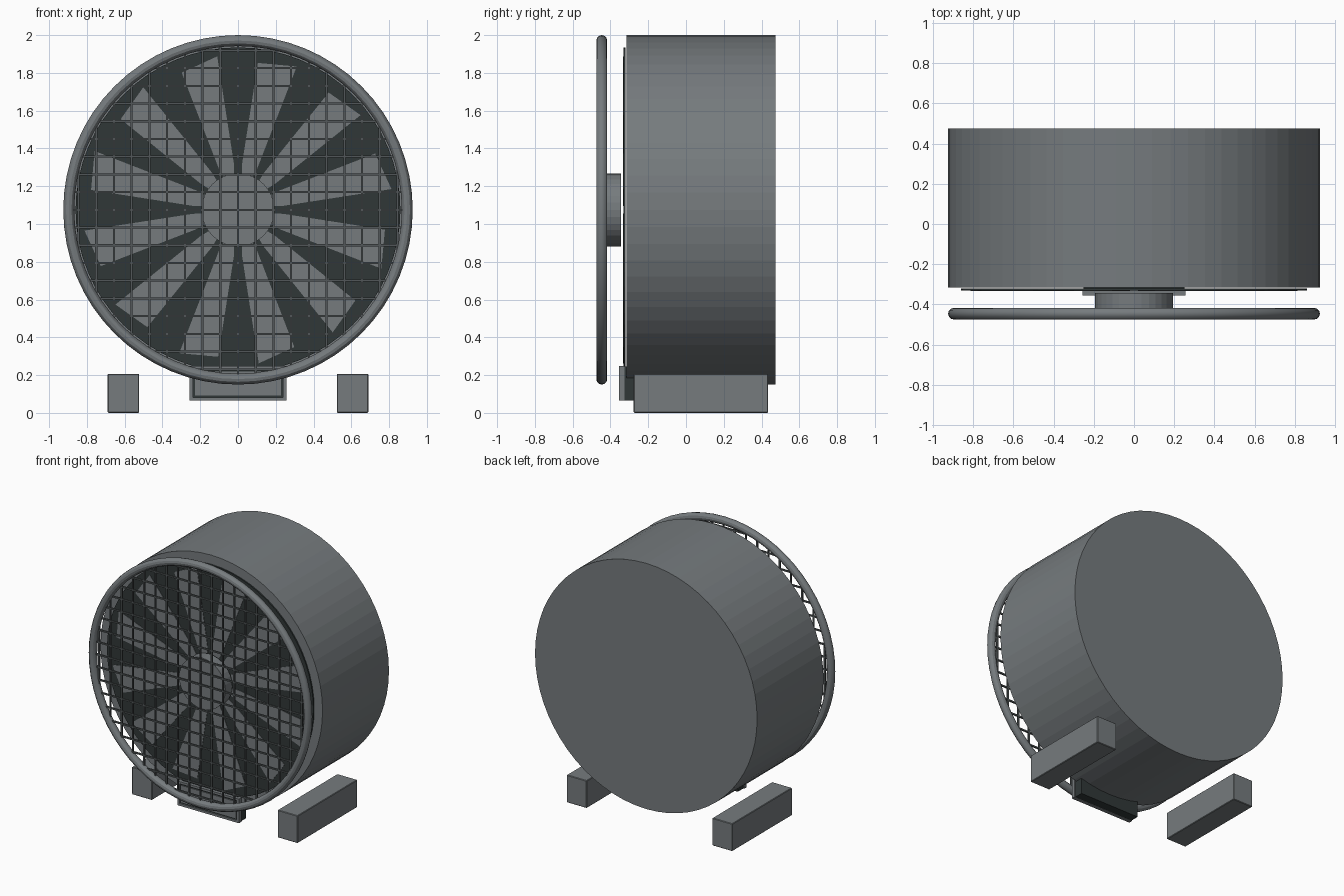
import bpy, bmesh, math
from mathutils import Matrix

if "Cube" in bpy.data.objects:
    bpy.data.objects.remove(bpy.data.objects["Cube"])

CZ = 1.075          # height of the fan axis


def mat(name, rgb):
    m = bpy.data.materials.new(name)
    m.diffuse_color = (*rgb, 1)
    m.use_nodes = True
    m.node_tree.nodes["Principled BSDF"].inputs["Base Color"].default_value = m.diffuse_color
    return m


GREY = mat("grey_metal", (0.18, 0.198, 0.208))
DARK = mat("dark_green_black", (0.03, 0.039, 0.039))
WIRE = mat("wire_grey", (0.085, 0.097, 0.1))


def finish(name, bm, material):
    bmesh.ops.recalc_face_normals(bm, faces=bm.faces)
    me = bpy.data.meshes.new(name)
    bm.to_mesh(me)
    bm.free()
    me.materials.append(material)
    ob = bpy.data.objects.new(name, me)
    bpy.context.collection.objects.link(ob)
    return ob


def add_box(bm, x0, x1, y0, y1, z0, z1):
    m = Matrix.Translation(((x0 + x1) / 2, (y0 + y1) / 2, (z0 + z1) / 2))
    bmesh.ops.create_cube(bm, size=1, matrix=m @ Matrix.Diagonal((x1 - x0, y1 - y0, z1 - z0, 1)))


def box(name, dims, material, bevel=0):
    bm = bmesh.new()
    add_box(bm, *dims)
    ob = finish(name, bm, material)
    if bevel:
        b = ob.modifiers.new("bevel", "BEVEL")
        b.width = bevel
        b.segments = 1
    return ob


def drum(name, r, y0, y1, sides, material):
    bm = bmesh.new()
    m = Matrix.Translation((0, (y0 + y1) / 2, CZ)) @ Matrix.Rotation(math.pi / 2, 4, 'X')
    bmesh.ops.create_cone(bm, cap_ends=True, segments=sides, radius1=r, radius2=r,
                          depth=y1 - y0, matrix=m)
    return finish(name, bm, material)


# Main housing, dark backing disc and hub
drum("housing", 0.925, -0.315, 0.475, 64, GREY)
drum("backing_disc", 0.86, -0.331, -0.321, 64, DARK)
drum("hub", 0.193, -0.425, -0.343, 32, GREY)

# Twelve flat wedge blades, each with a slanted tip
bm = bmesh.new()
outline = [(0.19, 9), (0.24, 10), (0.785, 7.3), (0.82, -7.3), (0.24, -10), (0.19, -9)]
for i in range(12):
    rings = []
    for y in (-0.334, -0.329):
        ring = []
        for r, deg in outline:
            a = math.radians(15 + 30 * i + deg)
            ring.append(bm.verts.new((r * math.cos(a), y, CZ + r * math.sin(a))))
        rings.append(ring)
        bm.faces.new(ring)
    n = len(outline)
    for k in range(n):
        j = (k + 1) % n
        bm.faces.new((rings[0][k], rings[0][j], rings[1][j], rings[1][k]))
finish("fan_blades", bm, GREY)

# Guard ring
bpy.ops.mesh.primitive_torus_add(location=(0, -0.446, CZ), rotation=(math.pi / 2, 0, 0),
                                 major_radius=0.896, minor_radius=0.029,
                                 major_segments=64, minor_segments=12)
ring = bpy.context.object
ring.name = "guard_ring"
ring.data.materials.append(GREY)
bpy.ops.object.shade_smooth_by_angle()

# Square wire mesh clipped to the ring
bm = bmesh.new()
pitch, w = 0.0938, 0.0055
for i in range(-9, 10):
    p = i * pitch
    h = math.sqrt(0.89 ** 2 - p ** 2)
    add_box(bm, p - w, p + w, -0.446 - w, -0.446 + w, CZ - h, CZ + h)
    add_box(bm, -h, h, -0.446 - w, -0.446 + w, CZ + p - w, CZ + p + w)
finish("guard_wires", bm, WIRE)

# Control box under the housing: dark case, grey frame and panel
box("control_case", (-0.25, 0.25, -0.345, -0.26, 0.066, 0.245), DARK)
bm = bmesh.new()
for s in (-1, 1):
    x0, x1 = sorted((s * 0.238, s * 0.256))
    add_box(bm, x0, x1, -0.355, -0.325, 0.065, 0.247)
for z in (0.065, 0.23):
    add_box(bm, -0.238, 0.238, -0.355, -0.325, z, z + 0.017)
finish("control_frame", bm, GREY)
box("control_panel", (-0.228, 0.228, -0.352, -0.34, 0.093, 0.22), GREY)

# Two floor runners
for s, side in ((-1, "left"), (1, "right")):
    x0, x1 = sorted((s * 0.523, s * 0.69))
    box(side + "_foot", (x0, x1, -0.277, 0.435, 0, 0.207), GREY, 0.004)
